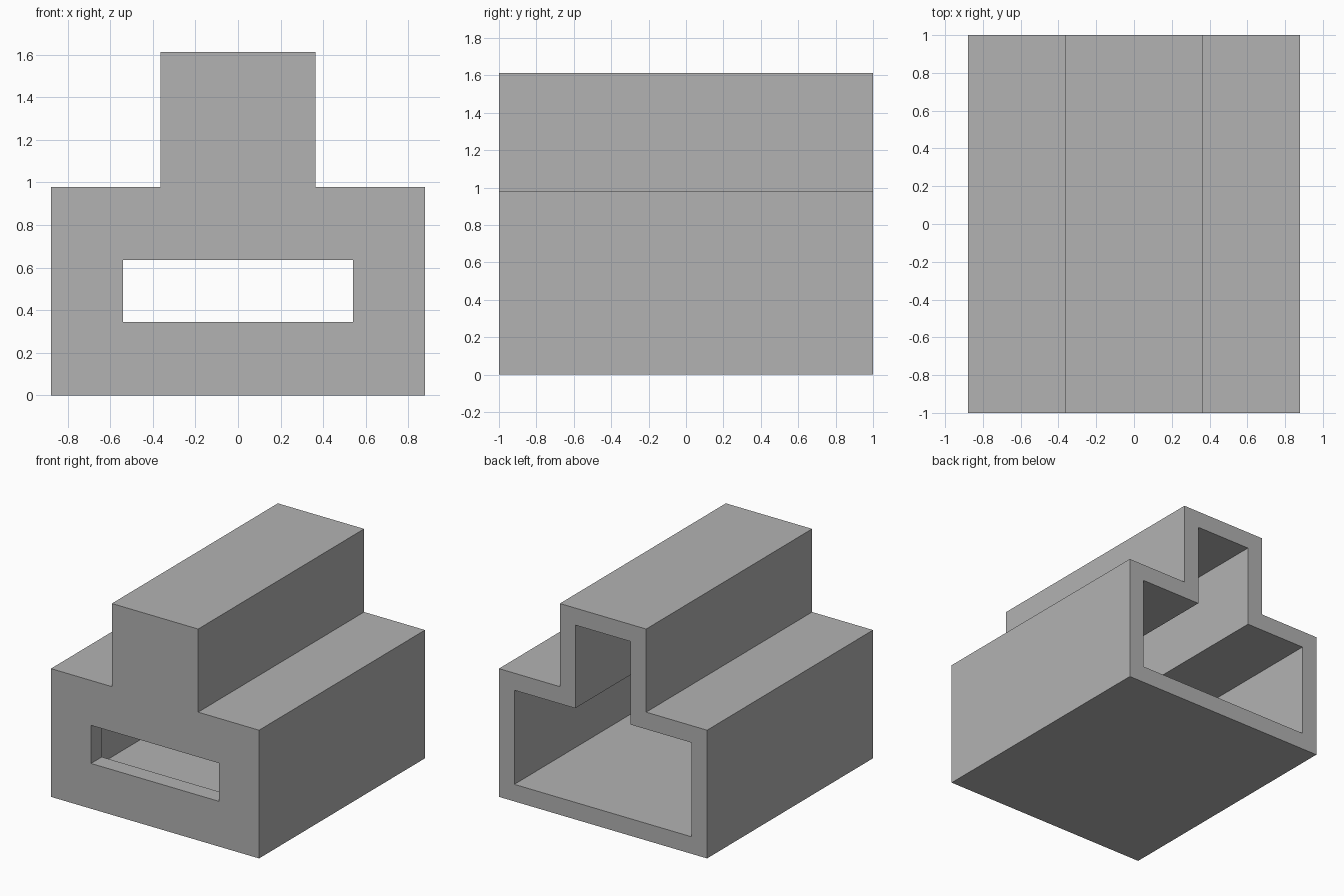
import bpy
import bmesh

cube = bpy.data.objects.get("Cube")
if cube:
    bpy.data.objects.remove(cube, do_unlink=True)

WALL = 0.13            # shell thickness
BASE_HALF, STEM_HALF = 0.878, 0.364
SHOULDER, TOP = 0.978, 1.612

grey = bpy.data.materials.new("plain grey")
grey.use_nodes = True
colour = (0.448, 0.448, 0.448, 1)
grey.diffuse_color = colour
grey.node_tree.nodes["Principled BSDF"].inputs["Base Color"].default_value = colour


def stepped_profile(inset):
    """Inverted T outline, shrunk by the inset on every side."""
    half = [(BASE_HALF - inset, inset), (BASE_HALF - inset, SHOULDER - inset),
            (STEM_HALF - inset, SHOULDER - inset), (STEM_HALF - inset, TOP - inset)]
    return half + [(-x, z) for x, z in reversed(half)]


def extrude_profile(name, outline, front, back):
    """Prism with an x-z outline running along y."""
    bm = bmesh.new()
    face = bm.faces.new([bm.verts.new((x, front, z)) for x, z in outline])
    result = bmesh.ops.extrude_face_region(bm, geom=[face])
    verts = [v for v in result["geom"] if isinstance(v, bmesh.types.BMVert)]
    bmesh.ops.translate(bm, verts=verts, vec=(0, back - front, 0))
    bmesh.ops.recalc_face_normals(bm, faces=bm.faces)
    mesh = bpy.data.meshes.new(name)
    bm.to_mesh(mesh)
    bm.free()
    mesh.materials.append(grey)
    obj = bpy.data.objects.new(name, mesh)
    bpy.context.collection.objects.link(obj)
    return obj


# Outer body
housing = extrude_profile("stepped_housing", stepped_profile(0), -1, 1)

# Cavity open at the back, and slot through the front wall
slot = [(-0.54, 0.345), (0.54, 0.345), (0.54, 0.636), (-0.54, 0.636)]
cutters = [
    extrude_profile("cavity_cutter", stepped_profile(WALL), -1 + WALL, 1.2),
    extrude_profile("slot_cutter", slot, -1.2, -0.5),
]

bpy.context.view_layer.objects.active = housing
for cutter in cutters:
    cutter.hide_render = True
    mod = housing.modifiers.new(cutter.name, "BOOLEAN")
    mod.operation = "DIFFERENCE"
    mod.solver = "EXACT"
    mod.object = cutter
    bpy.ops.object.modifier_apply(modifier=mod.name)
    bpy.data.objects.remove(cutter, do_unlink=True)
